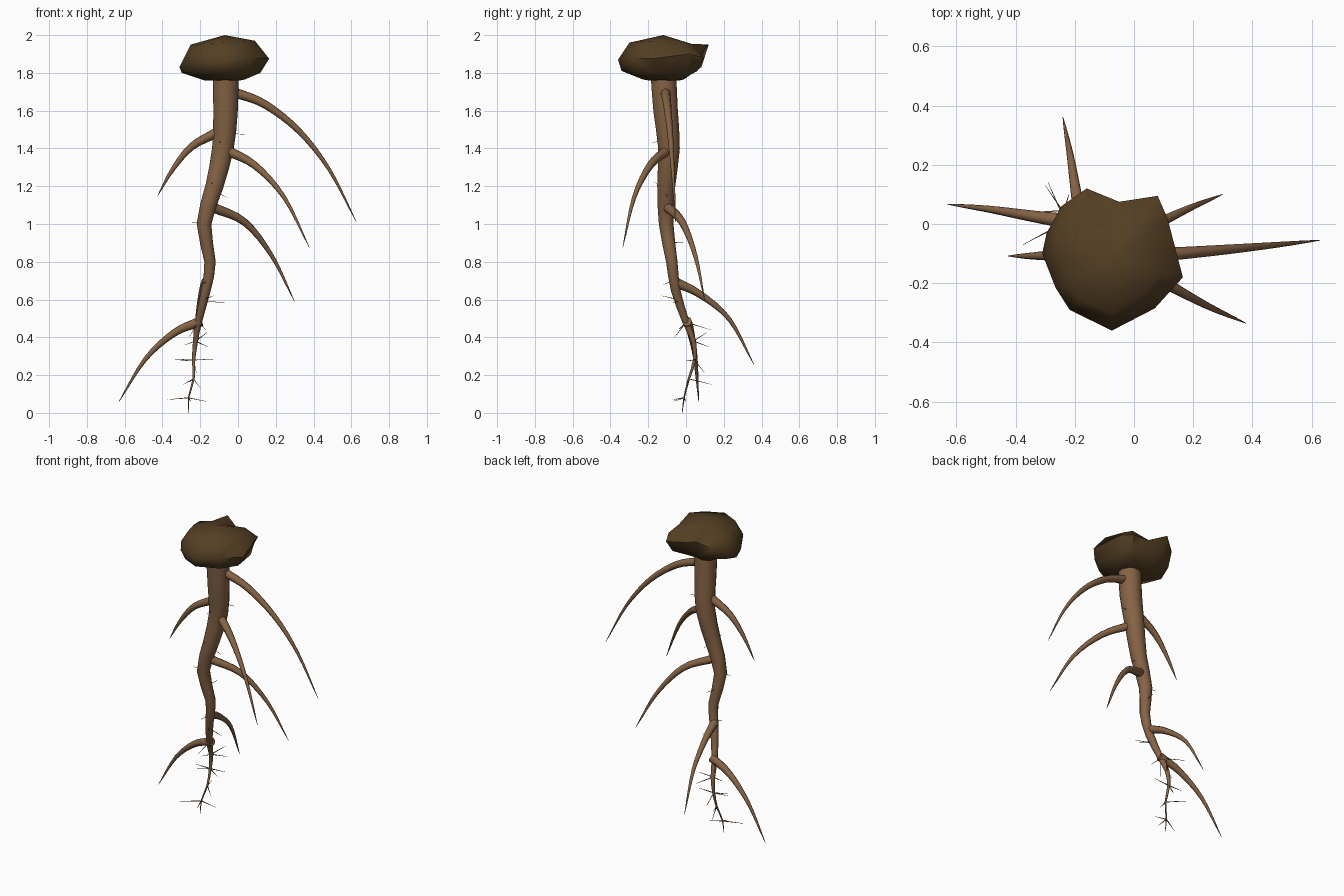
import bpy, bmesh, math
from mathutils import Vector

if "Cube" in bpy.data.objects:
    bpy.data.objects.remove(bpy.data.objects["Cube"])


def material(name, rgb):
    m = bpy.data.materials.new(name)
    m.diffuse_color = (*rgb, 1)
    m.use_nodes = True
    m.node_tree.nodes["Principled BSDF"].inputs["Base Color"].default_value = m.diffuse_color
    return m


ROOT = material("root brown", (0.235, 0.125, 0.06))
SOIL = material("soil brown", (0.09, 0.05, 0.017))


def finish(bm, name, mat, angle):
    bmesh.ops.recalc_face_normals(bm, faces=bm.faces[:])
    me = bpy.data.meshes.new(name)
    bm.to_mesh(me)
    bm.free()
    ob = bpy.data.objects.new(name, me)
    bpy.context.collection.objects.link(ob)
    me.materials.append(mat)
    bpy.ops.object.select_all(action='DESELECT')
    ob.select_set(True)
    bpy.context.view_layer.objects.active = ob
    bpy.ops.object.shade_smooth_by_angle(angle=math.radians(angle))
    return ob


def spline(points, steps):
    """Catmull-Rom through tuples of any length."""
    p = [Vector(q) for q in points]
    p = [2 * p[0] - p[1]] + p + [2 * p[-1] - p[-2]]
    out = []
    for i in range(1, len(p) - 2):
        a, b, c, d = p[i - 1:i + 3]
        for s in range(steps):
            t = s / steps
            out.append(0.5 * (2 * b + (c - a) * t + (2 * a - 5 * b + 4 * c - d) * t * t
                              + (3 * b - a - 3 * c + d) * t ** 3))
    return out + [p[-2]]


def tube(bm, pts, sides):
    """Sweep a ring along (x, y, z, radius) points, with capped ends."""
    rings = []
    ref = None
    for i, q in enumerate(pts):
        tan = (pts[min(i + 1, len(pts) - 1)].xyz - pts[max(i - 1, 0)].xyz).normalized()
        u = tan.orthogonal() if ref is None else ref - tan * ref.dot(tan)
        u.normalize()
        ref = u
        v = tan.cross(u)
        rings.append([bm.verts.new(q.xyz + q.w * (u * math.cos(a) + v * math.sin(a)))
                      for a in (2 * math.pi * k / sides for k in range(sides))])
    for r0, r1 in zip(rings, rings[1:]):
        for k in range(sides):
            j = (k + 1) % sides
            bm.faces.new((r0[k], r0[j], r1[j], r1[k]))
    bm.faces.new(rings[0])
    bm.faces.new(rings[-1])


# Winding main root: x, y, z, radius
TAP = [(-.066, -.12, 1.80, .070), (-.066, -.108, 1.60, .067), (-.08, -.09, 1.40, .059),
       (-.125, -.105, 1.20, .049), (-.18, -.105, 1.0, .040), (-.148, -.075, .80, .031),
       (-.17, -.055, .65, .026), (-.21, 0, .48, .019), (-.225, .04, .38, .014),
       (-.235, .045, .28, .009), (-.235, .015, .18, .006), (-.262, -.01, .08, .004),
       (-.26, -.02, 0, .0015)]
bm = bmesh.new()
tap = spline(TAP, 2)
tube(bm, tap, 12)
finish(bm, "main_root", ROOT, 50)

# Arching side roots, each tapering to a point
SIDE = {
    "side_root_right_top": [(-.03, -.11, 1.70), (.14, -.10, 1.635), (.325, -.085, 1.49),
                            (.485, -.07, 1.285), (.627, -.055, 1.01)],
    "side_root_front_right": [(-.06, -.10, 1.39), (.09, -.19, 1.31), (.245, -.275, 1.14),
                              (.378, -.335, .875)],
    "side_root_back_right": [(-.14, -.10, 1.09), (.035, -.02, 1.01), (.18, .05, .83),
                             (.299, .10, .59)],
    "side_root_left": [(-.11, -.10, 1.485), (-.245, -.105, 1.41), (-.345, -.108, 1.29),
                       (-.425, -.108, 1.15)],
    "side_root_left_low": [(-.195, .005, .485), (-.335, .025, .425), (-.49, .05, .285),
                           (-.63, .067, .06)],
    "side_root_back": [(-.17, -.055, .69), (-.19, .07, .63), (-.215, .23, .495),
                       (-.24, .36, .255)],
}
for name, path in SIDE.items():
    pts = spline(path, 4)
    n = len(pts) - 1
    bm = bmesh.new()
    tube(bm, [Vector((*p, .026 * (1 - i / n) ** .8 + .001)) for i, p in enumerate(pts)], 8)
    finish(bm, name, ROOT, 50)

# Hair-thin rootlets: start height on the main root, then the tip
HAIRS = [(.08, -.375, -.07, .07), (.08, -.165, .0, .06), (.08, -.25, -.07, .06),
         (.18, -.29, .14, .15), (.18, -.20, .0, .13), (.28, -.34, .04, .285),
         (.28, -.125, .05, .285), (.28, -.22, .10, .21), (.28, -.31, .0, .275),
         (.38, -.165, .11, .425), (.38, -.16, .12, .35), (.38, -.28, .02, .36),
         (.48, -.30, .13, .44), (.48, -.26, -.06, .40), (.48, -.17, -.04, .44),
         (.59, -.07, -.07, .585), (.60, -.13, -.13, .62), (.70, -.19, -.12, .68),
         (.90, -.15, .0, .905), (1.01, -.255, -.10, 1.005), (1.18, -.06, -.10, 1.14),
         (1.20, -.14, -.17, 1.22), (1.48, .035, -.08, 1.475), (1.45, -.10, -.18, 1.43)]
bm = bmesh.new()
for z, *tip in HAIRS:
    for a, b in zip(tap, tap[1:]):
        if a.z >= z >= b.z:
            start = a.lerp(b, (a.z - z) / (a.z - b.z)).xyz
    tube(bm, [Vector((*start, .0035)), Vector((*start.lerp(Vector(tip), .5), .0022)),
              Vector((*tip, .0008))], 4)
finish(bm, "rootlets", ROOT, 50)

# Lumpy clod of soil: widest outline, with rings above and below it
RIM = [(-.16, .12, 1.95), (-.05, .075, 1.90), (.08, .095, 1.88), (.113, .02, 1.90),
       (.165, -.18, 1.875), (.07, -.285, 1.88), (-.075, -.36, 1.87), (-.217, -.29, 1.86),
       (-.265, -.215, 1.88), (-.31, -.10, 1.83), (-.295, -.03, 1.85), (-.245, .06, 1.90)]
UP = [.50, .55, .68, .75, .68, .72, .75, .78, .82, .75, .80, .68]
TOPZ = [1.955, 1.96, 1.955, 1.95, 1.97, 1.965, 1.96, 1.955, 1.945, 1.95, 1.95, 1.95]
mid = Vector((-.07, -.12, 0))
bm = bmesh.new()


def ring(scales, heights):
    return [bm.verts.new(mid + (Vector((x, y, 0)) - mid) * s + Vector((0, 0, h)))
            for (x, y, _), s, h in zip(RIM, scales, heights)]


rings = [ring(UP, TOPZ),
         ring([1] * 12, [p[2] for p in RIM]),
         ring([.84, .90, .84, .88, .80, .88, .92, .88, .95, .95, .92, .86],
              [1.83, 1.83, 1.81, 1.80, 1.80, 1.80, 1.81, 1.80, 1.80, 1.80, 1.81, 1.82]),
         ring([.45] * 12, [1.765, 1.76] * 6)]
for r0, r1 in zip(rings, rings[1:]):
    for k in range(12):
        j = (k + 1) % 12
        bm.faces.new((r0[k], r0[j], r1[j], r1[k]))
for r, h in ((rings[0], 2.0), (rings[-1], 1.757)):
    c = bm.verts.new(mid + Vector((0, 0, h)))
    for k in range(12):
        bm.faces.new((r[k], r[(k + 1) % 12], c))
bmesh.ops.triangulate(bm, faces=[f for f in bm.faces if len(f.verts) == 4])
finish(bm, "soil_clod", SOIL, 60)
